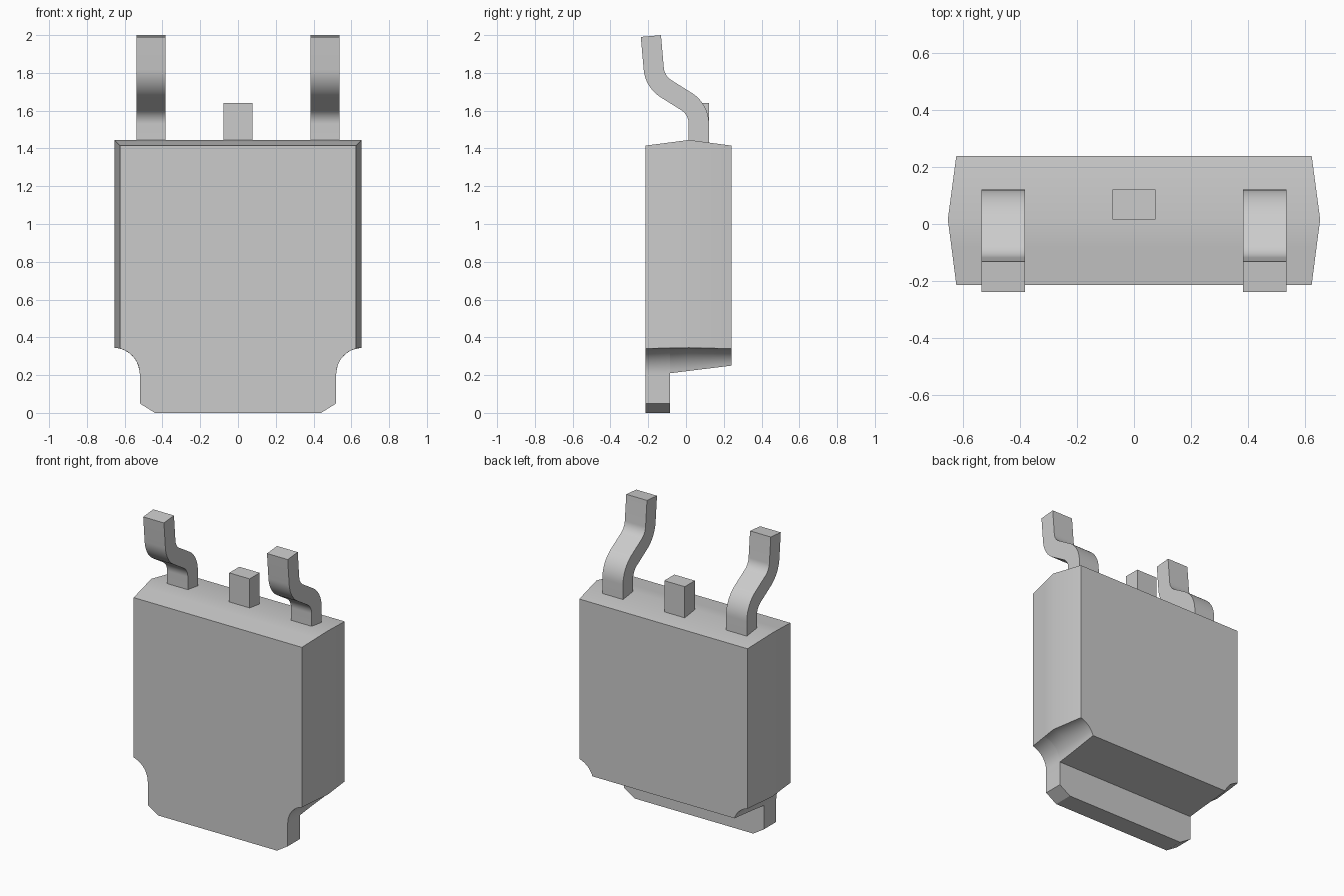
import bpy, bmesh
from math import sin, cos, acos, asin, radians

cube = bpy.data.objects.get("Cube")
if cube:
    bpy.data.objects.remove(cube)

grey = bpy.data.materials.new("plain grey")
grey.use_nodes = True
colour = (0.6, 0.6, 0.6, 1)
grey.diffuse_color = colour
grey.node_tree.nodes["Principled BSDF"].inputs["Base Color"].default_value = colour


def loft(name, rings, cap_start=True, cap_end=True):
    """Join closed rings of equal length into one skinned object."""
    bm = bmesh.new()
    rows = [[bm.verts.new(p) for p in ring] for ring in rings]
    for a, b in zip(rows, rows[1:]):
        for i in range(len(a)):
            j = (i + 1) % len(a)
            bm.faces.new((a[i], a[j], b[j], b[i]))
    if cap_start:
        bm.faces.new(rows[0][::-1])
    if cap_end:
        bm.faces.new(rows[-1])
    bmesh.ops.recalc_face_normals(bm, faces=bm.faces)
    mesh = bpy.data.meshes.new(name)
    bm.to_mesh(mesh)
    bm.free()
    mesh.materials.append(grey)
    obj = bpy.data.objects.new(name, mesh)
    bpy.context.collection.objects.link(obj)
    bpy.ops.object.select_all(action='DESELECT')
    obj.select_set(True)
    bpy.context.view_layer.objects.active = obj
    bpy.ops.object.shade_smooth_by_angle(angle=radians(30))
    return obj


# Body: the sides and top bulge to a ridge; round notches cut the lower corners
FRONT, STEP, RIDGE, BACK = -0.215, -0.085, 0.015, 0.24
NOTCH_X, NOTCH_Z, NOTCH_R = 0.66, 0.205, 0.14


def body_ring(y, bottom, tab=()):
    bulge = 0.03 * (1 - abs(y - RIDGE) / (BACK - RIDGE))
    if y == FRONT:
        bulge = 0
    w, top = 0.625 + bulge, 1.415 + bulge
    start = acos((NOTCH_X - w) / NOTCH_R)
    end = asin((bottom - NOTCH_Z) / NOTCH_R)
    half = [(w, top)]
    for i in range(13):
        a = start + (end - start) * i / 12
        half.append((NOTCH_X - NOTCH_R * cos(a), NOTCH_Z + NOTCH_R * sin(a)))
    half += tab
    outline = half + [(-x, z) for x, z in reversed(half)]
    return [(x, y, z) for x, z in outline]


tab_corner = [(0.52, 0.05), (0.44, 0)]
loft("front_body_and_tab",
     [body_ring(y, NOTCH_Z, tab_corner) for y in (FRONT, STEP)])
loft("rear_body",
     [body_ring(y, 0.21 + 0.04 * (y - STEP) / (BACK - STEP))
      for y in (STEP, RIDGE, BACK)], cap_start=False)

# Bent leads: a strip swept along two opposite bends
THICK, BEND_R, LEAN, END_LEAN = 0.107, 0.14, 58, 5
path = [(0.068, 1.40, 0)]


def straight(length):
    y, z, a = path[-1]
    path.append((y - length * sin(a), z + length * cos(a), a))


def bend(target, steps=12):
    y, z, a0 = path[-1]
    turn = radians(target) - a0
    s = 1 if turn > 0 else -1
    for i in range(1, steps + 1):
        a = a0 + turn * i / steps
        path.append((y - s * BEND_R * (cos(a0) - cos(a)),
                     z + s * BEND_R * (sin(a) - sin(a0)), a))


straight(0.13)
bend(LEAN)
straight(0.127)
bend(END_LEAN)
straight(0.173)


def lead(name, x0, x1):
    rings = []
    for y, z, a in path:
        dy, dz = cos(a) * THICK / 2, sin(a) * THICK / 2
        rings.append([(x0, y - dy, z - dz), (x1, y - dy, z - dz),
                      (x1, y + dy, z + dz), (x0, y + dy, z + dz)])
    loft(name, rings)


lead("left_lead", 0.383, 0.537)
lead("right_lead", -0.537, -0.383)

# Short middle stub
loft("middle_stub", [[(x, y, z) for x, y in ((-0.076, 0.015), (0.076, 0.015),
                                           (0.076, 0.122), (-0.076, 0.122))]
                     for z in (1.40, 1.64)])
